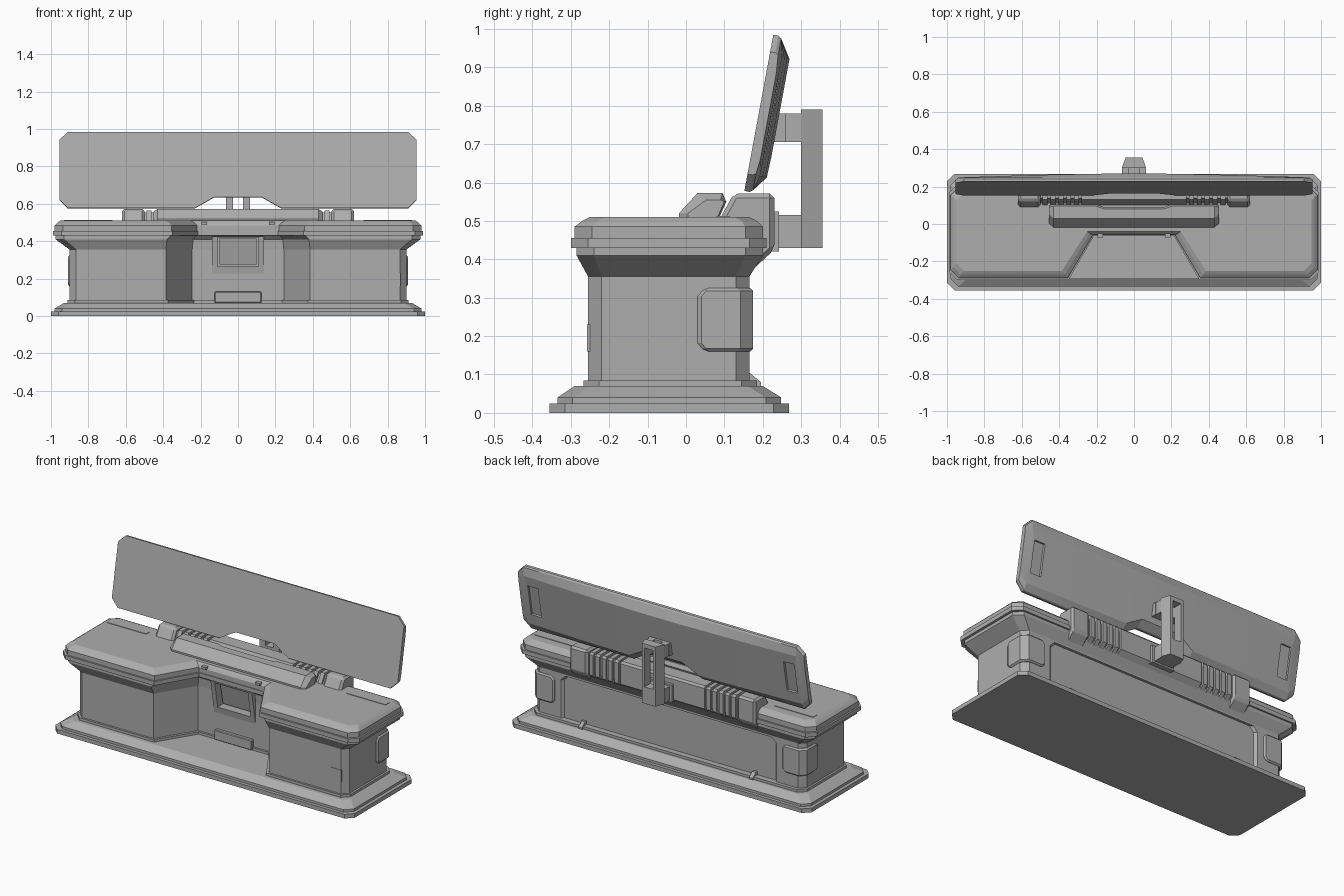
import bpy, bmesh, math

if "Cube" in bpy.data.objects:
    bpy.data.objects.remove(bpy.data.objects["Cube"])


def loft(name, rings):
    """Closed solid through equal-length rings of 3D points, flat capped."""
    bm = bmesh.new()
    vs = [[bm.verts.new(p) for p in r] for r in rings]
    n = len(rings[0])
    for a, b in zip(vs, vs[1:]):
        for i in range(n):
            j = (i + 1) % n
            bm.faces.new((a[i], a[j], b[j], b[i]))
    bm.faces.new(vs[0][::-1])
    bm.faces.new(vs[-1])
    bmesh.ops.recalc_face_normals(bm, faces=bm.faces)
    me = bpy.data.meshes.new(name)
    bm.to_mesh(me)
    bm.free()
    ob = bpy.data.objects.new(name, me)
    bpy.context.collection.objects.link(ob)
    return ob


def box(name, x0, x1, y0, y1, z0, z1):
    return loft(name, [[(x0, y0, z), (x1, y0, z), (x1, y1, z), (x0, y1, z)] for z in (z0, z1)])


def along_x(name, profile, xs):
    return loft(name, [[(x, y, z) for y, z in profile] for x in xs])


def along_z(name, plan, zs):
    return loft(name, [[(x, y, z) for x, y in plan] for z in zs])


def bevel(ob, w):
    m = ob.modifiers.new("bevel", "BEVEL")
    m.width, m.segments, m.limit_method = w, 1, "ANGLE"
    return ob


def cut(ob, cutter):
    m = ob.modifiers.new("cut", "BOOLEAN")
    m.object, m.operation, m.solver = cutter, "DIFFERENCE", "EXACT"
    cutter.hide_render = True
    cutter.hide_set(True)


def sym(half):
    return half + [(-x, y) for x, y in reversed(half)]


def octagon(hx, y0, y1, c):
    return sym([(hx - c, y0), (hx, y0 + c), (hx, y1 - c), (hx - c, y1)])


def desk_plan(hx, y0, y1, c, rx0, rx1, ry):
    """Chamfered rectangle with the trapezoid knee recess in front."""
    return sym([(rx1, ry), (rx0, y0), (hx - c, y0), (hx, y0 + c), (hx, y1 - c), (hx - c, y1)])


def stack(name, levels, plan):
    return loft(name, [[(x, y, z) for x, y in plan(*a)] for z, *a in levels])


# Stepped base and plinth
stack("base", [
    (0, 1.0, -.355, .268, .04), (.025, 1.0, -.355, .268, .04),
    (.025, .98, -.335, .248, .04), (.04, .98, -.335, .248, .04),
    (.07, .93, -.29, .20, .04)], octagon)
along_z("plinth", desk_plan(.912, -.267, .185, .04, .375, .235, -.042), (.065, .085))

# Pedestal body with knee recess and a sunken back panel with clipped corners
body = along_z("body", desk_plan(.90, -.255, .165, .035, .385, .245, -.03), (.08, .36))
cut(body, loft("back_panel_cutter", [
    [(x, y, z) for x, z in sym([(w, .06), (w, .315), (w - .03, .345)])]
    for y, w in ((.15, .705), (.18, .735))]))

# Flared, stepped desk top
desk = stack("desk_top", [
    (.355, .90, -.255, .165, .035, .385, .245, -.03),
    (.41, .975, -.285, .20, .045, .38, .24, -.035),
    (.43, .975, -.285, .20, .045, .36, .225, -.055),
    (.43, .99, -.30, .21, .045, .35, .215, -.065),
    (.455, .99, -.30, .21, .045, .35, .215, -.065),
    (.455, .98, -.29, .20, .045, .355, .22, -.06),
    (.485, .98, -.29, .20, .045, .355, .22, -.06),
    (.50, .965, -.27, .185, .04, .37, .235, -.05),
    (.51, .95, -.25, .165, .04, .385, .25, -.04)], desk_plan)

# Leaning U-shaped frame around a pocket in the knee recess
pocket = box("pocket_cutter", -.11, .11, -.10, .05, .265, .42)
frame = along_x("pocket_frame", [(-.065, .425), (-.028, .215), (.02, .215), (.02, .425)], (-.138, .138))
for ob in (body, desk, frame):
    cut(ob, pocket)
along_x("pocket_flap", [(-.03, .415), (0, .275), (.03, .275), (.03, .415)], (-.10, .10))
bevel(box("recess_foot_box", -.125, .125, -.05, -.02, .07, .13), .004)

# Small trims on the desk and body
for s in (-1, 1):
    box("desk_vent", *sorted((s * .67, s * .93)), .08, .115, .505, .513)
    box("recess_button", s * .18 - .015, s * .18 + .015, -.072, -.05, .487, .502)
    along_x("back_wedge", [(.14, .065), (.195, .065), (.195, .08), (.165, .105), (.14, .105)],
            (s * .57 - .012, s * .57 + .012))
    rings = []
    for z, e, t in ((.16, .02, .008), (.168, .012, 0), (.182, 0, 0), (.303, 0, 0),
                    (.317, .012, 0), (.325, .02, .008)):
        plan = [(.88, .03 + e), (.902 - t, .03 + e), (.909 - t, .04 + e), (.909 - t, .142 - t),
                (.877 - t, .175 - t), (.77 + e, .175 - t), (.76 + e, .167 - t), (.76 + e, .14), (.86, .13)]
        rings.append([(s * x, y, z) for x, y in plan])
    loft("corner_bumper", rings)
box("front_hatch", .80, .87, -.258, -.25, .16, .23)

# Rear console: end blocks, ribbed sleeves and centre tube
block = [(.085, .50), (.125, .572), (.23, .572), (.23, .425), (.17, .37), (.14, .40)]
rib = [(.095, .50), (.13, .565), (.215, .565), (.225, .553), (.225, .43), (.17, .38), (.14, .40)]
core = [(.105, .50), (.138, .553), (.203, .553), (.212, .543), (.212, .437), (.165, .39), (.14, .41)]
along_x("console_core", core, (-.55, .55))
along_x("console_centre", rib, (-.28, .28))
for s in (-1, 1):
    bevel(along_x("console_end", block, (s * .50, s * .62)), .012)
    for i in range(5):
        x = s * (.307 + .042 * i)
        along_x("console_rib", rib, (x - .013, x + .013))

# Sloped control bar in front of the console
rings = []
for x, f, b, top in ((-.455, .005, .10, .555), (-.43, -.018, .105, .573), (-.20, -.018, .105, .573),
                     (-.16, -.018, .09, .573), (.16, -.018, .09, .573), (.20, -.018, .105, .573),
                     (.43, -.018, .105, .573), (.455, .005, .10, .555)):
    rings.append([(x, f, .505), (x, f, .52), (x, f + .048, top), (x, b - .01, top),
                  (x, b, .55), (x, b - .02, .505)])
loft("control_bar", rings)

# Tilted screen with notch below and a back that swells to the middle
A = math.radians(10.5)


def tilt(x, v, d):
    return (x, .152 + v * math.sin(A) + d * math.cos(A), .578 + v * math.cos(A) - d * math.sin(A))


cols = [(.955, .045, .369, .026), (.91, 0, .414, .033), (.7, 0, .414, .04), (.45, 0, .414, .047),
        (.23, 0, .414, .051), (.13, .058, .414, .053)]
cols = [(-x, *r) for x, *r in cols] + cols[::-1]
screen = loft("screen", [[tilt(x, lo, 0), tilt(x, lo, .014), tilt(x, lo + .006, .022),
                          tilt(x, lo + .045, d), tilt(x, hi - .055, d), tilt(x, hi - .006, .022),
                          tilt(x, hi, .014), tilt(x, hi, 0)] for x, lo, hi, d in cols])
for s in (-1, 1):
    cut(screen, loft("screen_pocket_cutter", [
        [tilt(s * x, v, d) for x, v in ((.82, .11), (.89, .11), (.89, .30), (.82, .30))]
        for d in (.022, .08)]))
bpy.context.view_layer.objects.active = screen
screen.select_set(True)
bpy.ops.object.shade_smooth_by_angle(angle=math.radians(12))

# Rear slotted post with lower and upper arms
post = along_z("screen_post", [(-.065, .30), (.065, .30), (.045, .355), (-.045, .355)], (.43, .79))
cut(post, box("post_slot_cutter", -.028, .028, .28, .38, .53, .765))
box("post_mount_plate", -.075, .075, .20, .242, .42, .525)
box("lower_arm", -.06, .06, .23, .302, .43, .515)
for s in (-1, 1):
    box("upper_arm", *sorted((s * .028, s * .065)), .215, .302, .705, .78)
box("upper_arm_bridge", -.07, .07, .215, .26, .705, .78)

# Mid-grey finish on every part
grey = bpy.data.materials.new("mid_grey")
grey.diffuse_color = (.42, .42, .42, 1)
grey.use_nodes = True
grey.node_tree.nodes["Principled BSDF"].inputs["Base Color"].default_value = grey.diffuse_color
for ob in bpy.context.collection.objects:
    ob.data.materials.append(grey)
